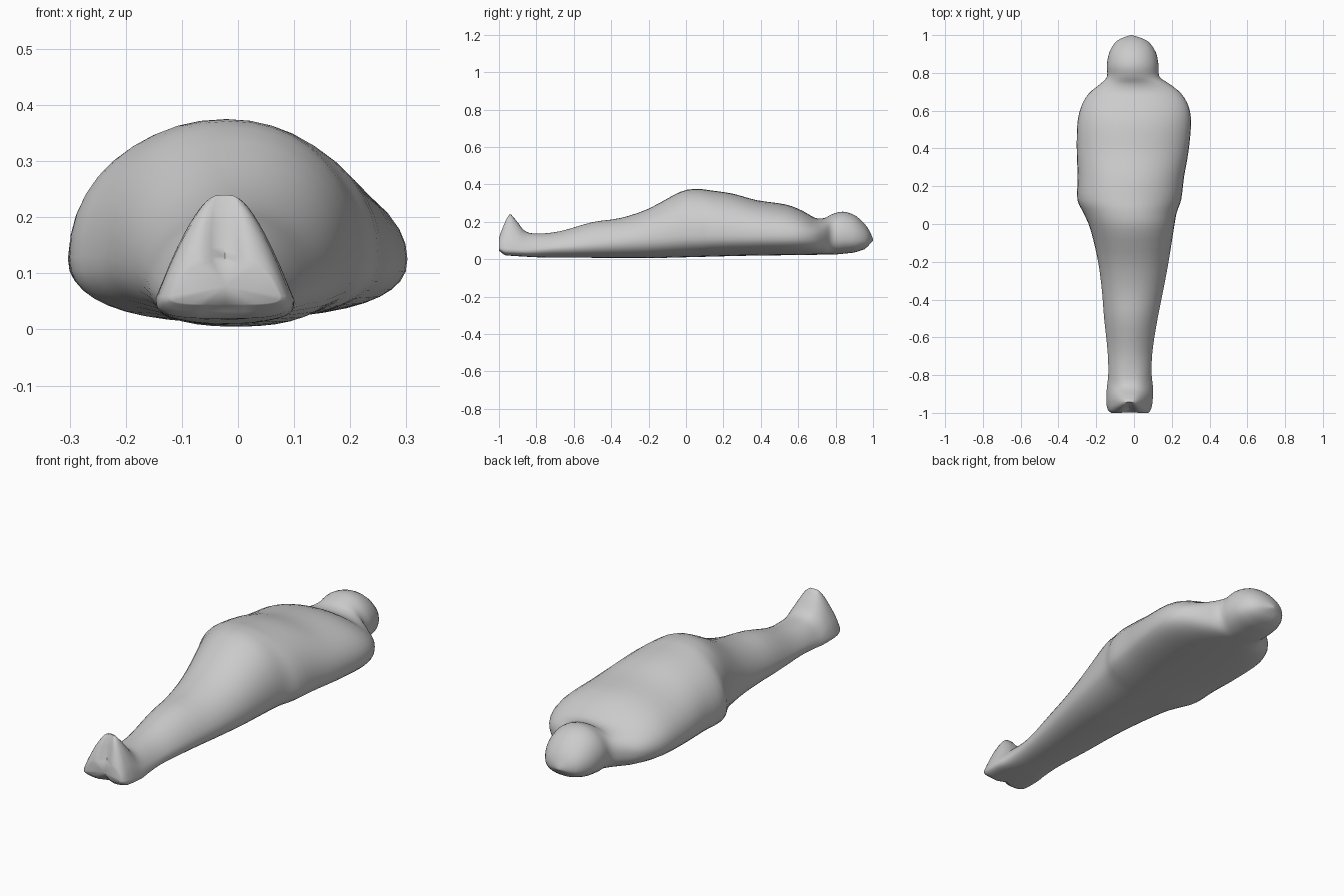
import bpy, bmesh, math

cube = bpy.data.objects.get("Cube")
if cube:
    bpy.data.objects.remove(cube, do_unlink=True)

SIDES = 40      # points around each ring
STEPS = 3       # rings between two outline stations

# Outline stations from feet to head: y, right edge, left edge, top
OUTLINE = [
    (-1, -.12, .075, .12), (-.985, -.138, .088, .165), (-.95, -.146, .097, .24),
    (-.91, -.146, .1, .21), (-.86, -.143, .1, .15), (-.79, -.136, .093, .137),
    (-.67, -.14, .098, .15), (-.5, -.158, .125, .198), (-.35, -.17, .155, .22),
    (-.2, -.19, .183, .27), (-.03, -.23, .21, .36), (.06, -.268, .226, .375),
    (.13, -.3, .25, .368), (.25, -.298, .265, .35), (.38, -.303, .288, .315),
    (.53, -.3, .302, .293), (.62, -.28, .29, .26), (.69, -.24, .25, .221),
    (.74, -.18, .19, .22), (.78, -.143, .135, .24), (.84, -.144, .13, .254),
    (.91, -.13, .115, .23), (.97, -.09, .07, .17), (1, -.02, -.01, .108),
]
# Underside height, height of the widest line, squareness and upward taper
BOTTOM = [(-1, .045), (-.97, .02), (-.8, .01), (-.2, .005), (.3, .018),
          (.8, .025), (.9, .035), (.96, .055), (1, .1)]
WAIST = [(-1, .06), (-.85, .05), (-.6, .07), (0, .13), (.6, .125), (.85, .125), (1, .104)]
SQUARE = [(-1, 3.5), (-.88, 3.2), (-.7, 2.2), (0, 2.1), (1, 2)]
TAPER = [(-1, .3), (-.95, .62), (-.9, .5), (-.8, .3), (-.4, .15), (0, 0), (1, 0)]


def lerp(keys, t):
    """Straight interpolation of (position, value) keys."""
    for (a, va), (b, vb) in zip(keys, keys[1:]):
        if t <= b:
            return va + (vb - va) * (t - a) / (b - a)
    return keys[-1][1]


def spline(p0, p1, p2, p3, t):
    """Smooth curve through p1 and p2."""
    return [b + t * ((c - a) / 2 + t * (a - 2.5 * b + 2 * c - d / 2
            + t * (1.5 * (b - c) + (d - a) / 2)))
            for a, b, c, d in zip(p0, p1, p2, p3)]


def power(v, n):
    return math.copysign(abs(v) ** (2 / n), v)


def ring(bm, y, right, left, top):
    """One closed cross-section of the wrapped body."""
    centre, half = (left + right) / 2, (left - right) / 2
    low, mid = lerp(BOTTOM, y), lerp(WAIST, y)
    square, taper = lerp(SQUARE, y), lerp(TAPER, y)
    verts = []
    for i in range(SIDES):
        a = math.tau * i / SIDES
        n = square if math.sin(a) > 0 else max(square, 2.4)
        u, v = power(math.cos(a), n), power(math.sin(a), n)
        z = mid + v * ((top - mid) if v > 0 else (mid - low))
        x = half * u * (1 - taper * max(v, 0))
        # shallow cleft between the feet
        cleft = max(0, min(1, (-.93 - y) / .06)) * math.exp(-(x / .025) ** 2)
        verts.append(bm.verts.new((centre + x, y + .025 * cleft, z)))
    return verts


# Wrapped body: one skin lofted from feet to head
bm = bmesh.new()
stations = [OUTLINE[0]] + OUTLINE + [OUTLINE[-1]]
rings = []
for k in range(len(OUTLINE) - 1):
    for s in range(STEPS):
        rings.append(ring(bm, *spline(*stations[k:k + 4], s / STEPS)))
rings.append(ring(bm, *OUTLINE[-1]))
for a, b in zip(rings, rings[1:]):
    for i in range(SIDES):
        j = (i + 1) % SIDES
        bm.faces.new((a[i], a[j], b[j], b[i]))

# Close the soles and the crown
for loop in (rings[0], rings[-1]):
    total = sum((v.co for v in loop), loop[0].co * 0)
    hub = bm.verts.new(total / SIDES)
    for i in range(SIDES):
        bm.faces.new((loop[i], loop[(i + 1) % SIDES], hub))
bmesh.ops.recalc_face_normals(bm, faces=bm.faces)

mesh = bpy.data.meshes.new("wrapped_body")
bm.to_mesh(mesh)
bm.free()
body = bpy.data.objects.new("wrapped_body", mesh)
bpy.context.collection.objects.link(body)

# Plain grey cloth
cloth = bpy.data.materials.new("grey_cloth")
cloth.use_nodes = True
colour = (.6, .6, .6, 1)
cloth.diffuse_color = colour
cloth.node_tree.nodes["Principled BSDF"].inputs["Base Color"].default_value = colour
mesh.materials.append(cloth)

bpy.context.view_layer.objects.active = body
body.select_set(True)
bpy.ops.object.shade_smooth_by_angle(angle=math.radians(60))
